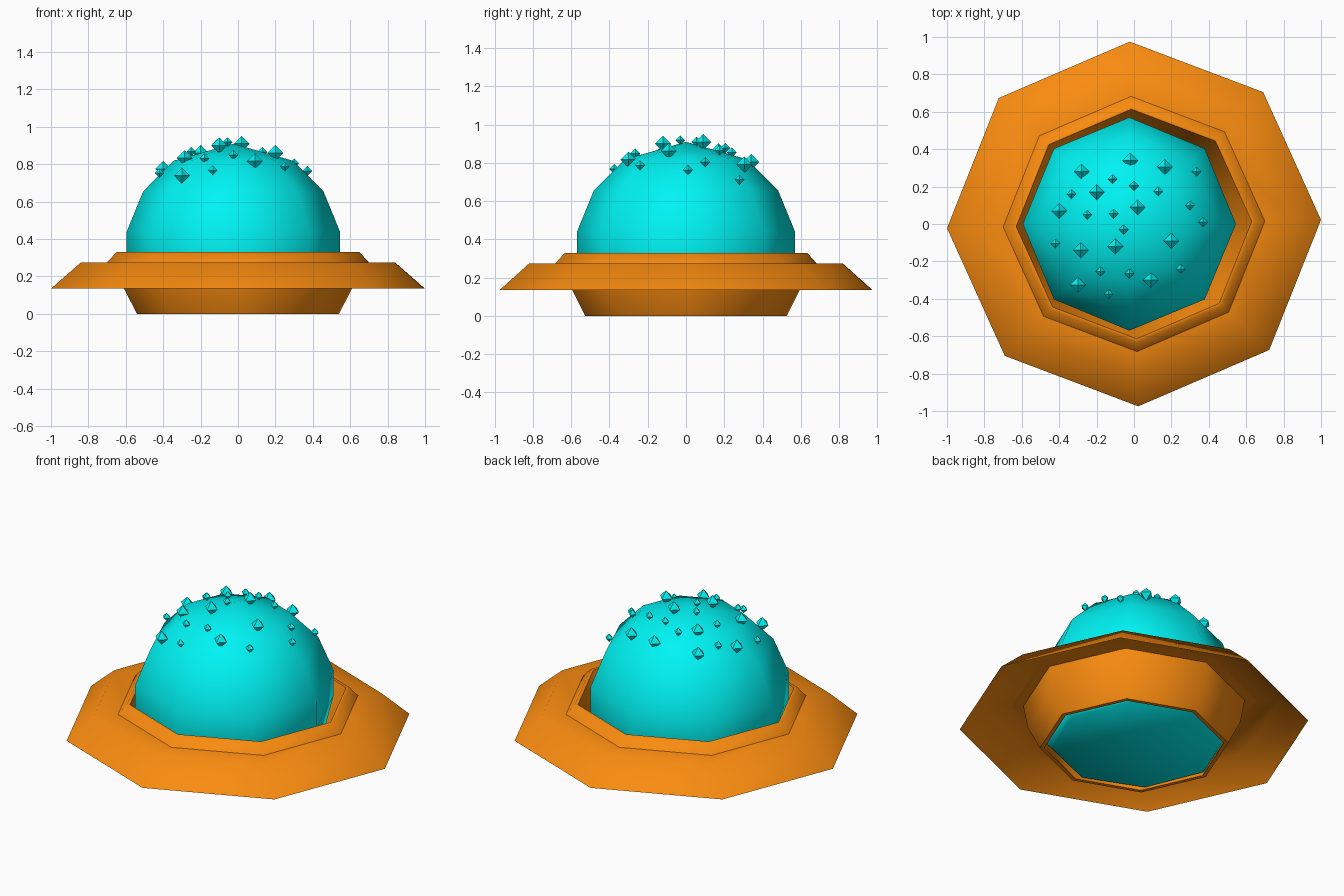
import bpy, math

if "Cube" in bpy.data.objects:
    bpy.data.objects.remove(bpy.data.objects["Cube"])

SIDES = 8


def material(name, rgb):
    m = bpy.data.materials.new(name)
    m.diffuse_color = (*rgb, 1)
    m.use_nodes = True
    m.node_tree.nodes["Principled BSDF"].inputs["Base Color"].default_value = m.diffuse_color
    return m


ORANGE = material("orange", (0.95, 0.26, 0.005))
CYAN = material("cyan", (0.0, 0.9, 0.9))


def add_object(name, verts, faces, mat, smooth=None):
    me = bpy.data.meshes.new(name)
    me.from_pydata(verts, [], faces)
    me.materials.append(mat)
    ob = bpy.data.objects.new(name, me)
    bpy.context.collection.objects.link(ob)
    if smooth:
        bpy.ops.object.select_all(action='DESELECT')
        ob.select_set(True)
        bpy.context.view_layer.objects.active = ob
        bpy.ops.object.shade_smooth_by_angle(angle=math.radians(smooth))
    return ob


def lathe(name, profile, mat, turn=0.0, sy=1.0, cx=0.0, smooth=60):
    """Eight-sided revolve of (radius, z) points; radius 0 makes a pole."""
    verts, rings, faces = [], [], []
    for r, z in profile:
        n = 1 if r == 0 else SIDES
        start = len(verts)
        for i in range(n):
            a = 2 * math.pi * i / SIDES + math.radians(turn)
            verts.append((cx + r * math.cos(a), r * sy * math.sin(a), z))
        rings.append([start + i % n for i in range(SIDES)])
    for lo, hi in zip(rings, rings[1:]):
        for i in range(SIDES):
            j = (i + 1) % SIDES
            f = list(dict.fromkeys((lo[i], lo[j], hi[j], hi[i])))
            faces.append(f)
    return add_object(name, verts, faces, mat, smooth)


# Thin flared brim, hollow underneath
lathe("brim", [(1.0, 0.135), (0.84, 0.275), (0.63, 0.275)], ORANGE, 1.3, 0.975)

# Bowl with a bevelled rim, open at the bottom
lathe("bowl", [(0.515, 0.0), (0.54, 0.0), (0.61, 0.135), (0.635, 0.275),
               (0.70, 0.275), (0.65, 0.33), (0.63, 0.33), (0.575, 0.18),
               (0.515, 0.0)], ORANGE, 1.3, 0.975)

# Domed filling
DOME_X = -0.025
lathe("dome", [(0, 0.015), (0.485, 0.015), (0.51, 0.04), (0.57, 0.28), (0.57, 0.44),
               (0.482, 0.655), (0.32, 0.818), (0, 0.91)], CYAN, cx=DOME_X)

# Octahedral crumbs scattered over the dome
BIG = [(-.28, .28), (-.02, .34), (.165, .305), (-.2, .17), (-.4, .07), (.02, .09),
       (-.285, -.14), (-.1, -.12), (.2, -.09), (-.3, -.325), (.09, -.3)]
SMALL = [(-.115, .24), (0, .205), (.13, .175), (.335, .28), (-.335, .16), (-.25, .05),
         (-.11, .055), (.3, .1), (.37, .01), (-.055, -.03), (-.42, -.105),
         (-.18, -.255), (-.025, -.265), (.25, -.24), (-.135, -.375)]
verts, faces = [], []
for spots, s in ((BIG, 0.042), (SMALL, 0.026)):
    for x, y in spots:
        z = 0.92 - (x - DOME_X) ** 2 - y ** 2
        b = len(verts)
        verts += [(x + s, y, z), (x, y + s, z), (x - s, y, z), (x, y - s, z),
                  (x, y, z + s), (x, y, z - s)]
        for i in range(4):
            j = (i + 1) % 4
            faces += [(b + i, b + j, b + 4), (b + j, b + i, b + 5)]
add_object("crumbs", verts, faces, CYAN)
